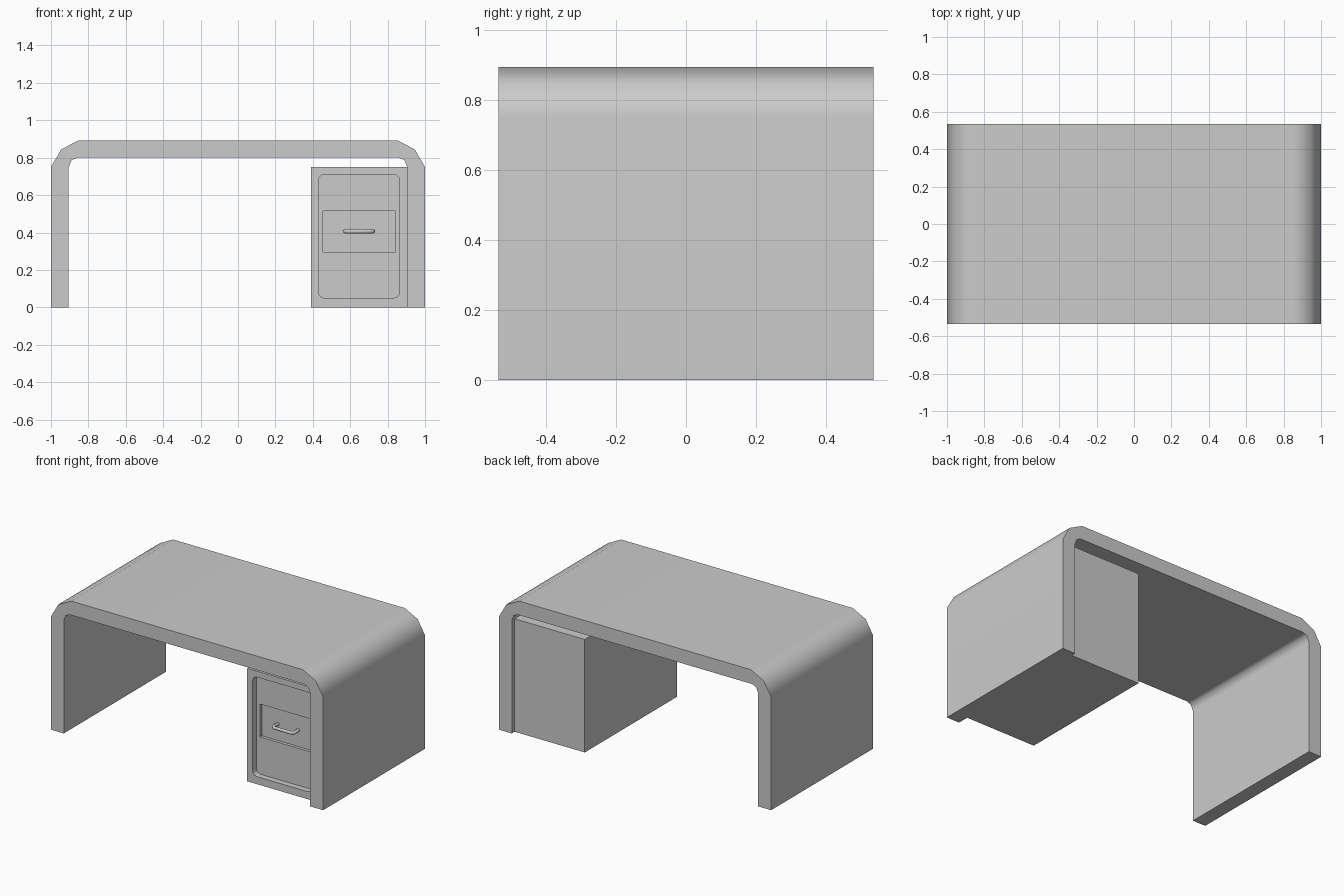
import bpy, math

if "Cube" in bpy.data.objects:
    bpy.data.objects.remove(bpy.data.objects["Cube"])


def prism(name, outline, y0, y1):
    """Extrude a closed x-z outline from y0 to y1."""
    n = len(outline)
    verts = [(x, y, z) for y in (y0, y1) for x, z in outline]
    faces = [list(range(n)), list(range(2 * n - 1, n - 1, -1))]
    faces += [[i, i + n, (i + 1) % n + n, (i + 1) % n] for i in range(n)]
    mesh = bpy.data.meshes.new(name)
    mesh.from_pydata(verts, [], faces)
    obj = bpy.data.objects.new(name, mesh)
    bpy.context.collection.objects.link(obj)
    return obj


def rounded_rect(x0, x1, z0, z1, r=0.0, seg=3):
    """Counter-clockwise rectangle in x-z with optional round corners."""
    if r == 0:
        return [(x0, z0), (x1, z0), (x1, z1), (x0, z1)]
    centres = [(x0 + r, z0 + r, 180), (x1 - r, z0 + r, 270),
               (x1 - r, z1 - r, 0), (x0 + r, z1 - r, 90)]
    pts = []
    for cx, cz, start in centres:
        for i in range(seg + 1):
            a = math.radians(start + 90 * i / seg)
            pts.append((cx + r * math.cos(a), cz + r * math.sin(a)))
    return pts


def activate(obj):
    bpy.ops.object.select_all(action='DESELECT')
    obj.select_set(True)
    bpy.context.view_layer.objects.active = obj


def carve(obj, cutter):
    """Subtract the cutter from obj and delete it."""
    cutter.hide_render = True
    mod = obj.modifiers.new("recess", 'BOOLEAN')
    mod.operation = 'DIFFERENCE'
    mod.solver = 'EXACT'
    mod.object = cutter
    activate(obj)
    bpy.ops.object.modifier_apply(modifier=mod.name)
    bpy.data.objects.remove(cutter, do_unlink=True)


# Waterfall desk shell: top and both sides in one bent slab
outer = [(1, 0), (1, 0.75), (0.945, 0.845), (0.85, 0.893)]
inner = [(0.86, 0.80), (0.89, 0.787), (0.905, 0.75), (0.905, 0)]


def mirrored(pts):
    return [(-x, z) for x, z in reversed(pts)]


shell = prism("desk_shell", outer + mirrored(outer) + mirrored(inner) + inner,
              -0.535, 0.535)
activate(shell)
bpy.ops.object.shade_smooth_by_angle(angle=math.radians(45))
weighted = shell.modifiers.new("weighted_normals", 'WEIGHTED_NORMAL')
weighted.keep_sharp = True

# Drawer cabinet with a recessed front and a recessed drawer panel
FRONT, PANEL, DRAWER = -0.46, -0.42, -0.40
cabinet = prism("drawer_cabinet", rounded_rect(0.39, 0.905, 0, 0.75), FRONT, 0.505)
carve(cabinet, prism("front_cutter", rounded_rect(0.43, 0.863, 0.05, 0.71, 0.03),
                     FRONT - 0.1, PANEL))
carve(cabinet, prism("drawer_cutter", rounded_rect(0.455, 0.842, 0.297, 0.515),
                     FRONT - 0.1, DRAWER))

# Drawer handle: round bar bent into a shallow U
curve = bpy.data.curves.new("drawer_handle", 'CURVE')
curve.dimensions = '3D'
curve.bevel_depth = 0.011
curve.bevel_resolution = 2
curve.use_fill_caps = True
path = [(0.572, DRAWER), (0.572, -0.445), (0.585, -0.456),
        (0.71, -0.456), (0.723, -0.445), (0.723, DRAWER)]
spline = curve.splines.new('POLY')
spline.points.add(len(path) - 1)
for point, (x, y) in zip(spline.points, path):
    point.co = (x, y, 0.406, 1)
handle = bpy.data.objects.new("drawer_handle", curve)
bpy.context.collection.objects.link(handle)
activate(handle)
bpy.ops.object.convert(target='MESH')
bpy.ops.object.shade_smooth_by_angle(angle=math.radians(50))
